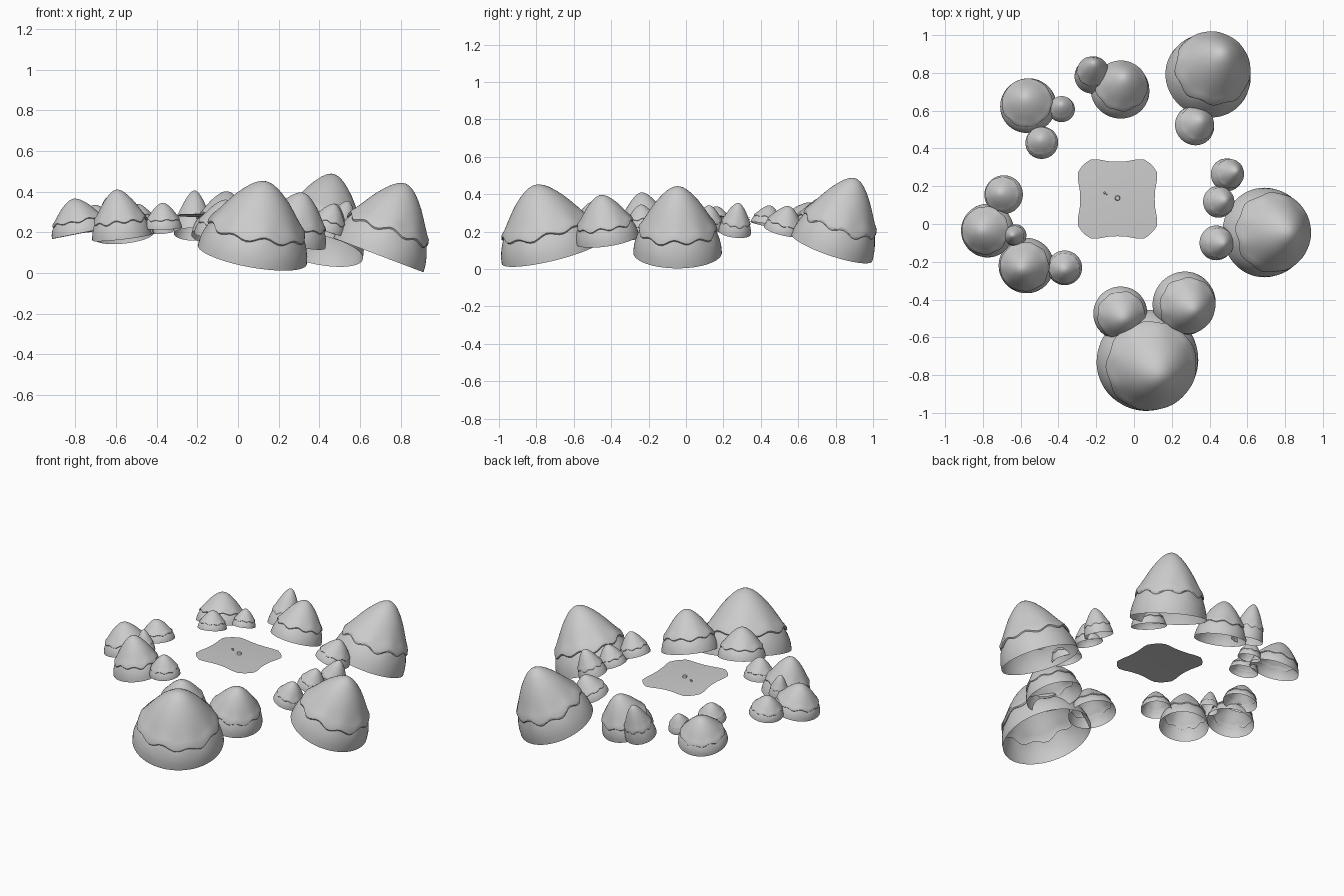
import bpy, bmesh, math, random
from mathutils import Vector

if "Cube" in bpy.data.objects:
    bpy.data.objects.remove(bpy.data.objects["Cube"])

random.seed(4)
SEG = 64
# Mountain outline: (height fraction, radius fraction, share of snow-line wave)
PROFILE = [(0, 1, 0), (.1, .985, 0), (.2, .945, .2), (.30, .885, .7), (.345, .845, 1),
           (.335, .875, 1), (.355, .893, 1), (.39, .88, 1), (.46, .80, .6), (.56, .70, .2),
           (.66, .60, 0), (.76, .49, 0), (.85, .37, 0), (.92, .26, 0), (.965, .165, 0),
           (.99, .08, 0)]


def finish(name, bm, angle=40):
    bmesh.ops.recalc_face_normals(bm, faces=bm.faces)
    me = bpy.data.meshes.new(name)
    bm.to_mesh(me)
    bm.free()
    ob = bpy.data.objects.new(name, me)
    bpy.context.collection.objects.link(ob)
    bpy.context.view_layer.objects.active = ob
    ob.select_set(True)
    bpy.ops.object.shade_smooth_by_angle(angle=math.radians(angle))
    ob.select_set(False)
    return ob


def bridge(bm, a, b):
    n = len(a)
    for i in range(n):
        j = (i + 1) % n
        bm.faces.new((a[i], a[j], b[j], b[i]))


def mountain(name, x, y, z, r, top, slope=None):
    """Open-bottomed peak with a wavy snow cap, leaning away from the hill crown."""
    sx, sy = slope or ((x + .3) / 2.4, (y + .05) / 2.4)
    up = Vector((sx, sy, 1)).normalized()
    h = (top - z) / up.z
    rot = Vector((0, 0, 1)).rotation_difference(up)
    p1, p2 = random.uniform(0, 6.28), random.uniform(0, 6.28)
    bm = bmesh.new()
    prev = None
    for t, k, w in PROFILE:
        ring = []
        for i in range(SEG):
            a = math.tau * i / SEG
            wave = .03 * math.sin(9 * a + p1) + .015 * math.sin(4 * a + p2)
            rad = r * (k - .5 * w * wave)
            p = Vector((rad * math.cos(a), rad * math.sin(a), h * (t + w * wave)))
            ring.append(bm.verts.new(rot @ p + Vector((x, y, z))))
        if prev:
            bridge(bm, prev, ring)
        prev = ring
    tip = bm.verts.new(Vector((x, y, z)) + up * h)
    for i in range(SEG):
        bm.faces.new((prev[i], prev[(i + 1) % SEG], tip))
    finish(name, bm)


# Large peaks: x, y, base height, radius, top height, lean
mountain("front_peak", .07, -.72, .09, .272, .45, (.18, -.24))
mountain("right_peak", .69, -.045, .088, .237, .44, (.38, 0))
mountain("back_peak", .39, .78, .115, .228, .485, (.21, .34))

# Smaller peaks around the ring
SMALL = [
    (-.775, -.035, .195, .142, .365), (-.57, -.22, .175, .147, .41),
    (.264, -.42, .16, .17, .395), (-.367, -.232, .22, .092, .345),
    (-.22, .78, .19, .095, .405), (-.074, .707, .175, .156, .40),
    (.435, -.10, .205, .092, .34), (.49, .26, .195, .087, .353),
    (.446, .117, .22, .084, .34), (-.073, -.472, .185, .143, .36),
    (-.56, .625, .185, .149, .355), (-.69, .155, .215, .103, .335),
    (-.627, -.06, .24, .058, .37), (-.383, .607, .21, .07, .31),
    (-.488, .43, .235, .087, .34), (.32, .52, .205, .106, .335),
]
for i, s in enumerate(SMALL):
    mountain(f"small_peak_{i + 1}", *s)

# Central wavy clearing: four-fold outline, gently domed
CX, CY, CZ = -.0875, .1325, .283


def ground(x, y):
    return CZ - ((x + .3) ** 2 + (y + .05) ** 2 - .08) / 10


QUARTER = [(0, .197), (.05, .2), (.1, .209), (.14, .21), (.17, .19), (.19, .17),
           (.21, .14), (.209, .1), (.2, .05)]
outline = []
for q in range(4):
    c, s = round(math.cos(-q * math.pi / 2)), round(math.sin(-q * math.pi / 2))
    outline += [(x * c - y * s, x * s + y * c) for x, y in QUARTER]
bm = bmesh.new()
rings = []
for k in (1, .66, .33):
    rings.append([bm.verts.new((CX + x * k, CY + y * k, ground(CX + x * k, CY + y * k)))
                  for x, y in outline])
bridge(bm, rings[0], rings[1])
bridge(bm, rings[1], rings[2])
bm.faces.new(rings[2])
finish("clearing", bm)

# Tiny markers on the clearing
for name, x, y, r, h in (("centre_post", -.087, .137, .014, .012),
                         ("pebble_a", -.155, .165, .006, .006),
                         ("pebble_b", -.145, .158, .004, .006)):
    bm = bmesh.new()
    bmesh.ops.create_cone(bm, cap_ends=True, segments=16, radius1=r, radius2=r * .8, depth=h)
    bmesh.ops.translate(bm, verts=bm.verts, vec=(x, y, ground(x, y) + h / 2))
    finish(name, bm)
